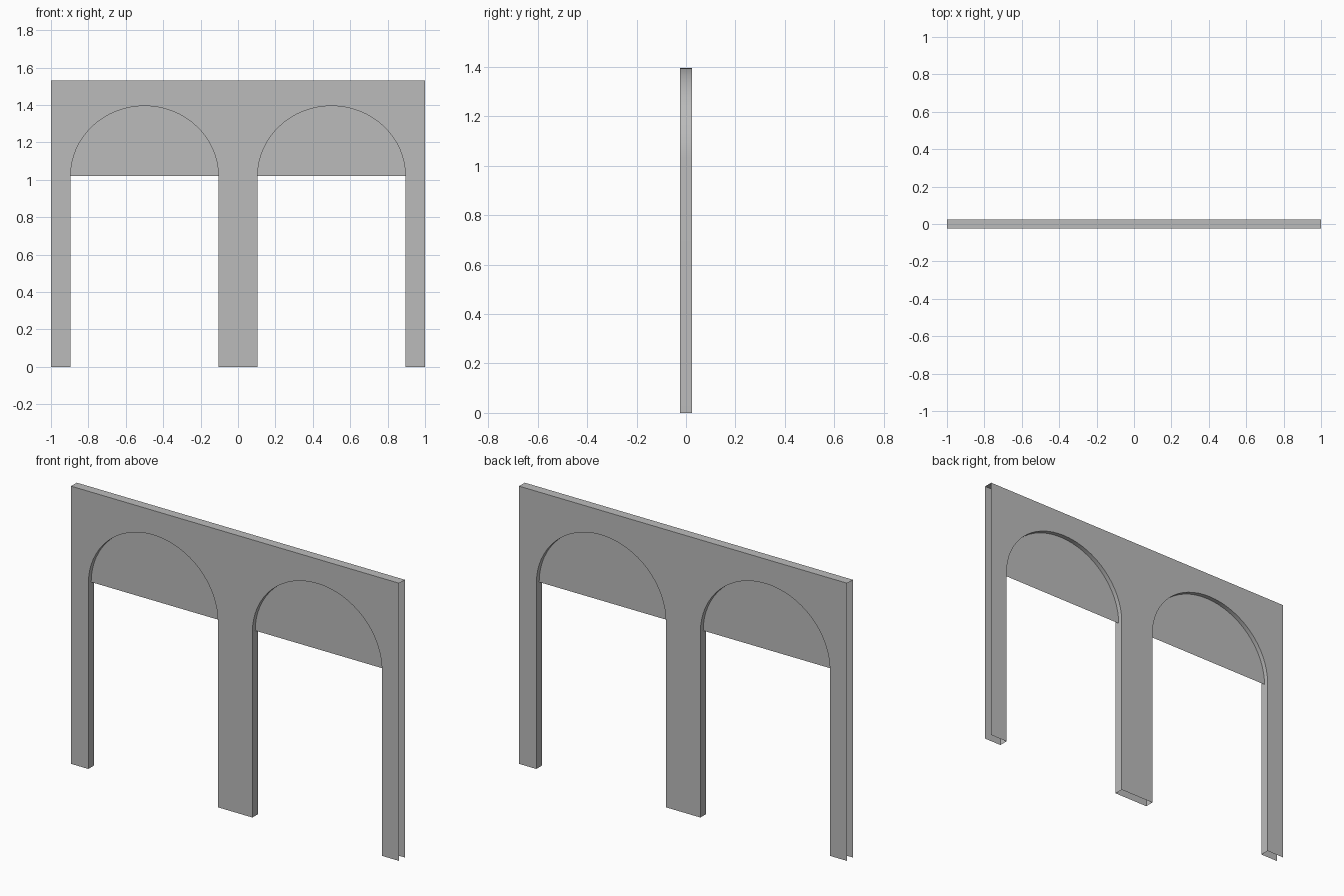
import bpy, bmesh
from math import cos, sin, pi

HALF, TOP, DEPTH = 1.0, 1.53, 0.025
SPRING, RISE, SPAN = 1.02, 0.375, 0.395
CENTRES = (-0.5, 0.5)
STEPS = 32

cube = bpy.data.objects.get("Cube")
if cube:
    bpy.data.objects.remove(cube, do_unlink=True)

grey = bpy.data.materials.new("plain grey")
grey.use_nodes = True
colour = (0.5, 0.5, 0.5, 1)
grey.diffuse_color = colour
grey.node_tree.nodes["Principled BSDF"].inputs["Base Color"].default_value = colour


def arch(cx):
    """Curve of an arch from its left to its right springing point."""
    return [(cx - SPAN * cos(pi * i / STEPS), SPRING + RISE * sin(pi * i / STEPS))
            for i in range(STEPS + 1)]


def opening(cx):
    """Arch with its two straight jambs down to the floor."""
    return [(cx - SPAN, 0)] + arch(cx) + [(cx + SPAN, 0)]


def sheet(bm, outline, y):
    face = bm.faces.new([bm.verts.new((x, y, z)) for x, z in outline])
    face.normal_update()
    if face.normal.y * y < 0:
        face.normal_flip()


def strip(bm, path):
    """Band across the wall thickness along a path."""
    rows = [[bm.verts.new((x, y, z)) for y in (-DEPTH, DEPTH)] for x, z in path]
    for a, b in zip(rows, rows[1:]):
        bm.faces.new((a[0], b[0], b[1], a[1]))


def finish(bm, name):
    bmesh.ops.remove_doubles(bm, verts=bm.verts, dist=0.0001)
    mesh = bpy.data.meshes.new(name)
    bm.to_mesh(mesh)
    bm.free()
    mesh.materials.append(grey)
    obj = bpy.data.objects.new(name, mesh)
    bpy.context.collection.objects.link(obj)
    bpy.ops.object.select_all(action="DESELECT")
    obj.select_set(True)
    bpy.context.view_layer.objects.active = obj
    bpy.ops.object.shade_smooth_by_angle()


# Hollow wall: two faces, top and arch linings; ends and feet stay open
bm = bmesh.new()
outline = [(-HALF, TOP), (-HALF, 0)]
for cx in CENTRES:
    outline += opening(cx)
outline += [(HALF, 0), (HALF, TOP)]
for y in (-DEPTH, DEPTH):
    sheet(bm, outline, y)
strip(bm, [(-HALF, TOP), (HALF, TOP)])
for cx in CENTRES:
    strip(bm, opening(cx)[::-1])
# Make the top face up and the linings face into the openings
for f in bm.faces:
    f.normal_update()
    if abs(f.normal.y) < 0.5:
        c = f.calc_center_median()
        if c.z > TOP - 0.01:
            outward = f.normal.z
        else:
            cx = CENTRES[0] if c.x < 0 else CENTRES[1]
            outward = f.normal.x * (cx - c.x) + f.normal.z * min(0, SPRING - c.z)
        if outward < 0:
            f.normal_flip()
finish(bm, "arcade_wall")

# Thin panels filling the arch heads
for cx, side in zip(CENTRES, ("right", "left")):
    bm = bmesh.new()
    bm.faces.new([bm.verts.new((x, 0, z)) for x, z in arch(cx)])
    finish(bm, side + "_arch_panel")
